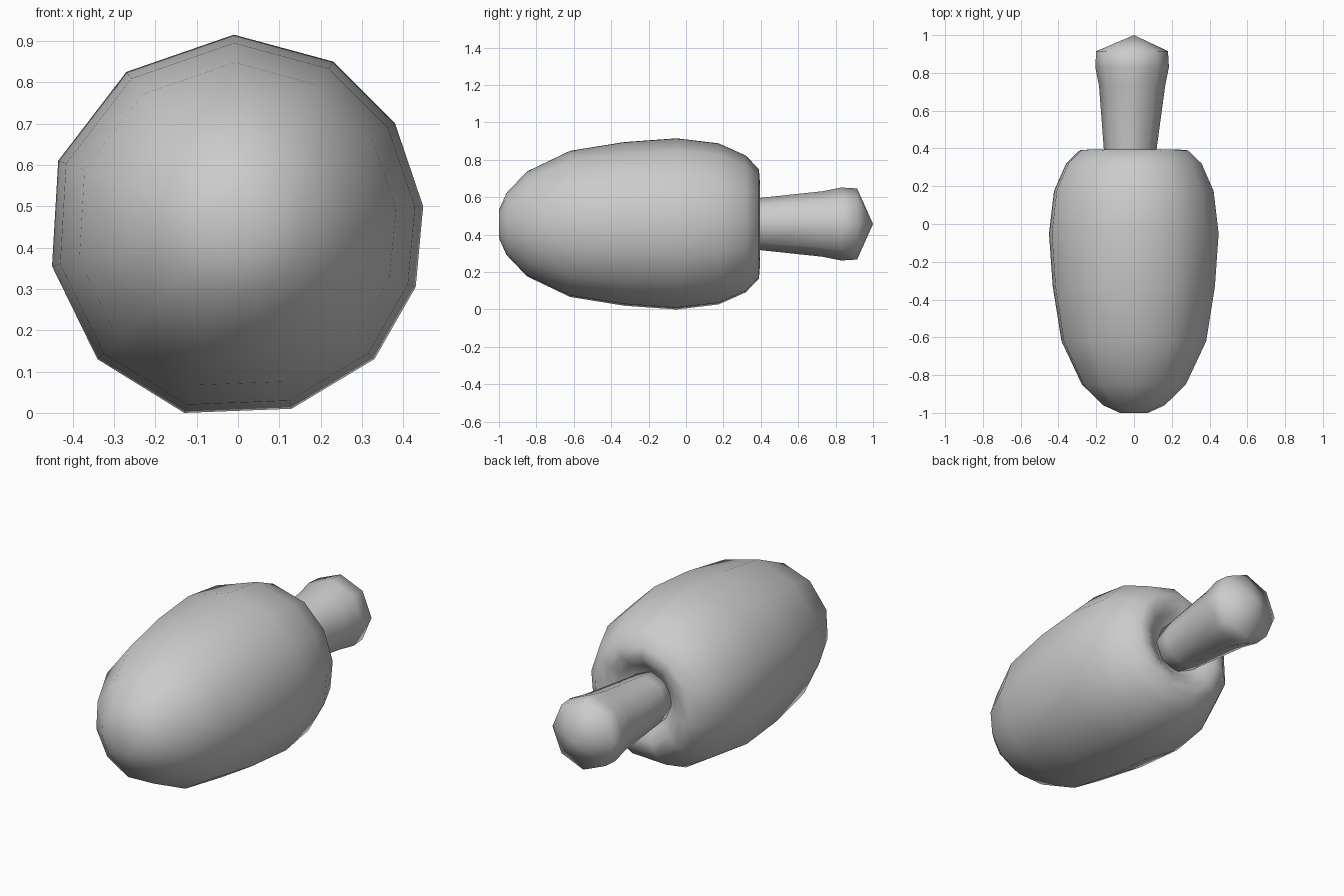
import bpy, bmesh
from math import cos, sin, pi

if "Cube" in bpy.data.objects:
    bpy.data.objects.remove(bpy.data.objects["Cube"])

CZ = 0.457  # height of the long axis

def loft(name, section, profile, start_tip=None, end_tip=None):
    """Sweep a cross-section (x, z about the axis) along y; profile = (y, scale, x shift)."""
    bm = bmesh.new()
    rings = [[bm.verts.new((x * s + dx, y, CZ + z * s)) for x, z in section]
             for y, s, dx in profile]
    n = len(section)
    for a, b in zip(rings, rings[1:]):
        for i in range(n):
            j = (i + 1) % n
            bm.faces.new((a[i], a[j], b[j], b[i]))
    for tip, ring in ((start_tip, rings[0]), (end_tip, rings[-1])):
        if tip is not None:
            v = bm.verts.new((0, tip, CZ))
            for i in range(n):
                bm.faces.new((ring[i], ring[(i + 1) % n], v))
    bmesh.ops.recalc_face_normals(bm, faces=bm.faces)
    me = bpy.data.meshes.new(name)
    bm.to_mesh(me)
    bm.free()
    for p in me.polygons:
        p.use_smooth = True
    ob = bpy.data.objects.new(name, me)
    bpy.context.collection.objects.link(ob)
    return ob

# Body: twelve-sided, slightly irregular, with a dimple at the back
outline = [(-0.01, 0.915), (0.23, 0.85), (0.38, 0.70), (0.448, 0.50),
           (0.43, 0.305), (0.33, 0.13), (0.13, 0.01), (-0.13, 0.0),
           (-0.34, 0.13), (-0.45, 0.355), (-0.435, 0.61), (-0.27, 0.825)]
body_section = [(x, z - CZ) for x, z in outline]
radii = [(-1.0, 0.075), (-0.96, 0.165), (-0.85, 0.28), (-0.62, 0.39),
         (-0.33, 0.437), (-0.05, 0.457), (0.175, 0.43), (0.32, 0.365),
         (0.39, 0.292), (0.395, 0.23), (0.36, 0.175), (0.32, 0.12)]
loft("body", body_section, [(y, r / 0.457, 0) for y, r in radii],
     start_tip=-1.0, end_tip=0.31)

# Stem: eight-sided, flaring to a low pointed end
stem_section = [(cos(i * pi / 4), sin(i * pi / 4)) for i in range(8)]
loft("stem", stem_section,
     [(0.29, 0.13, -0.02), (0.40, 0.14, -0.02), (0.73, 0.175, -0.01),
      (0.83, 0.195, -0.01), (0.915, 0.19, -0.01)], start_tip=0.29, end_tip=1.0)
